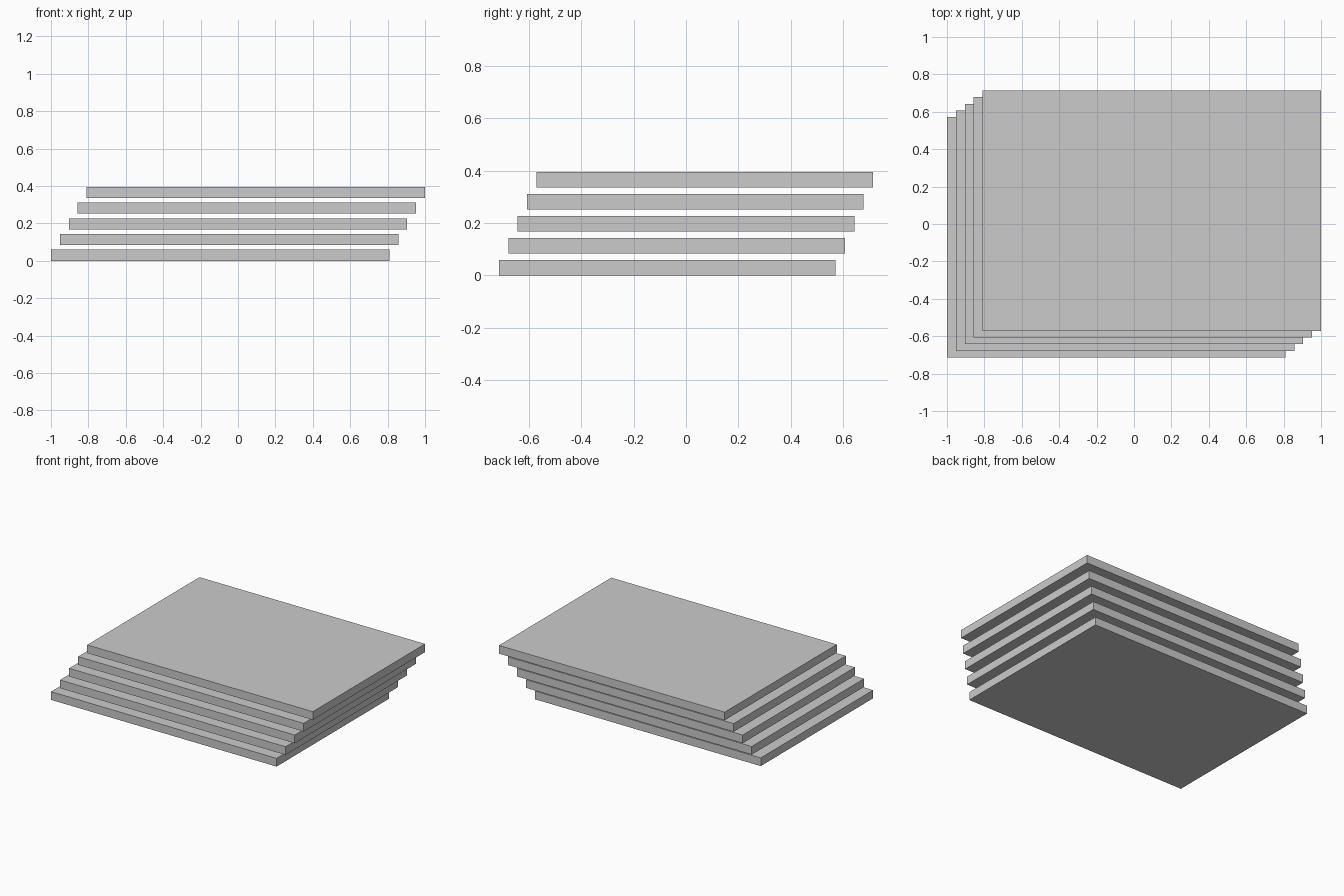
import bpy

if "Cube" in bpy.data.objects:
    bpy.data.objects.remove(bpy.data.objects["Cube"])

COUNT = 5
SIZE = (1.8095, 1.2857, 0.0595)    # one sheet
STEP = (0.0476, 0.0357, 0.0838)    # shift from each sheet to the next

# Stack of thin sheets, each shifted right, back and up
for i in range(COUNT):
    k = i - (COUNT - 1) / 2
    bpy.ops.mesh.primitive_cube_add(
        size=1,
        location=(k * STEP[0], k * STEP[1], SIZE[2] / 2 + i * STEP[2]))
    sheet = bpy.context.object
    sheet.name = f"sheet_{i + 1}"
    sheet.scale = SIZE
    bpy.ops.object.transform_apply(location=False, rotation=False, scale=True)
